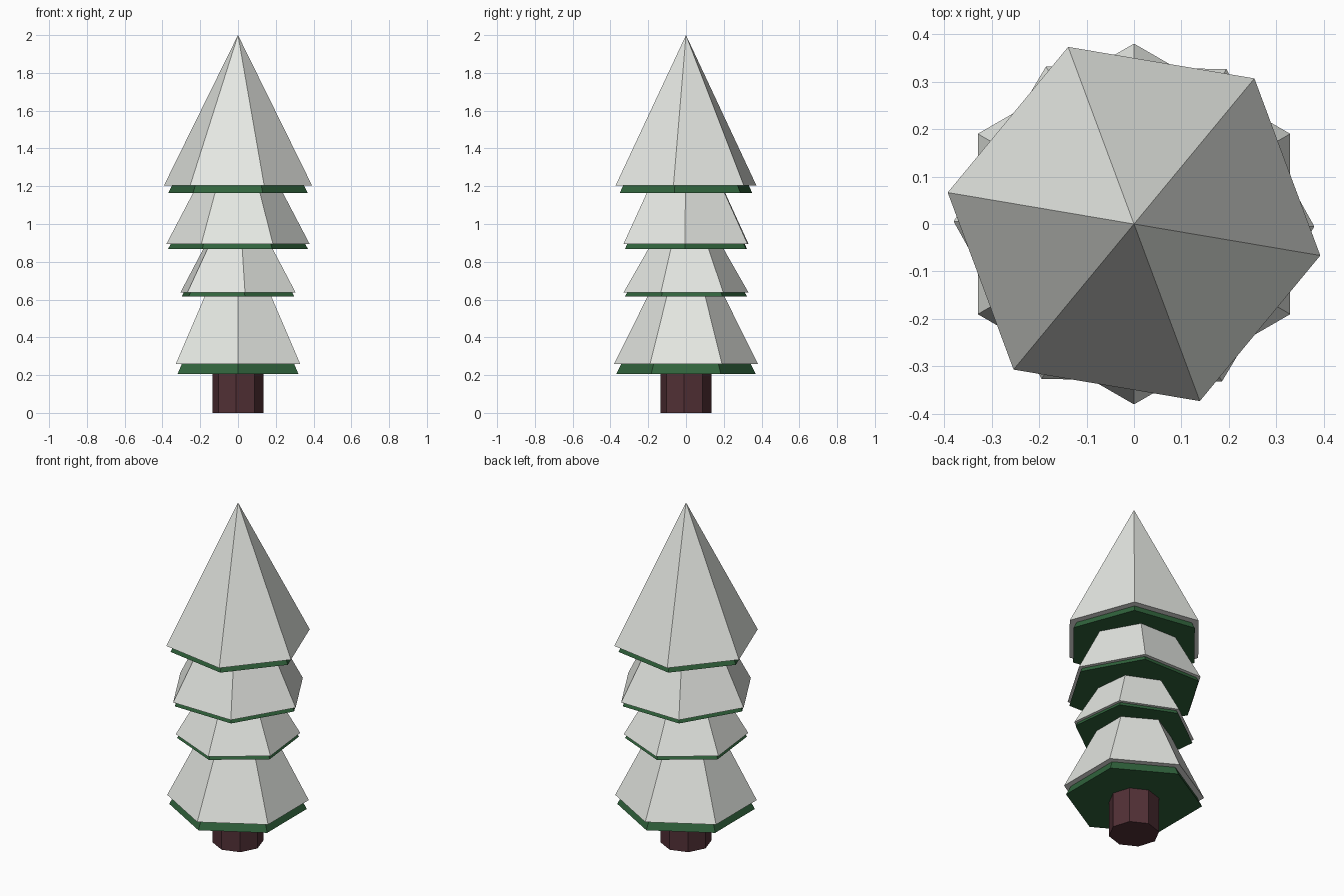
import bpy, bmesh, math

if "Cube" in bpy.data.objects:
    bpy.data.objects.remove(bpy.data.objects["Cube"])


def material(name, rgb):
    m = bpy.data.materials.new(name)
    m.diffuse_color = (*rgb, 1.0)
    m.use_nodes = True
    m.node_tree.nodes["Principled BSDF"].inputs["Base Color"].default_value = m.diffuse_color
    return m


SNOW = material("snow_white", (0.80, 0.82, 0.78))
GREEN = material("pine_green", (0.030, 0.125, 0.045))
BARK = material("dark_bark", (0.085, 0.030, 0.037))


def frustum(name, sides, angle, z0, r0, z1, r1, mat):
    """Closed flat-shaded prism, frustum or pyramid (r1 = 0) around the z axis."""
    bm = bmesh.new()

    def ring(r, z):
        return [bm.verts.new((r * math.cos(math.radians(angle) + i * math.tau / sides),
                              r * math.sin(math.radians(angle) + i * math.tau / sides), z))
                for i in range(sides)]

    low = ring(r0, z0)
    bm.faces.new(low[::-1])
    if r1 > 0:
        high = ring(r1, z1)
        bm.faces.new(high)
    else:
        tip = bm.verts.new((0, 0, z1))
    for i in range(sides):
        j = (i + 1) % sides
        if r1 > 0:
            bm.faces.new((low[i], low[j], high[j], high[i]))
        else:
            bm.faces.new((low[i], low[j], tip))
    me = bpy.data.meshes.new(name)
    bm.to_mesh(me)
    bm.free()
    me.materials.append(mat)
    ob = bpy.data.objects.new(name, me)
    bpy.context.collection.objects.link(ob)
    return ob


# Trunk
frustum("trunk", 8, -95, 0.0, 0.136, 0.28, 0.136, BARK)

# Tiers: name, rotation, snow base z and radius, snow top z and radius,
# green base z and radius
tiers = [
    ("bottom", 30.0, 0.26, 0.380, 0.68, 0.172, 0.207, 0.369),
    ("lower", -23.6, 0.637, 0.333, 0.93, 0.165, 0.615, 0.326),
    ("upper", -0.8, 0.893, 0.380, 1.25, 0.193, 0.868, 0.370),
    ("top", -9.6, 1.203, 0.398, 2.00, 0.0, 1.165, 0.374),
]
for name, angle, zs, rs, zt, rt, zg, rg in tiers:
    slope = (rs - rt) / (zt - zs)
    # Snow cap
    frustum(name + "_snow", 6, angle, zs, rs, zt, rt, SNOW)
    # Green branches peeking out below, tapering up inside the snow
    ztop = zs + 0.03
    frustum(name + "_branches", 6, angle, zg, rg, ztop, rg - slope * (ztop - zg), GREEN)
